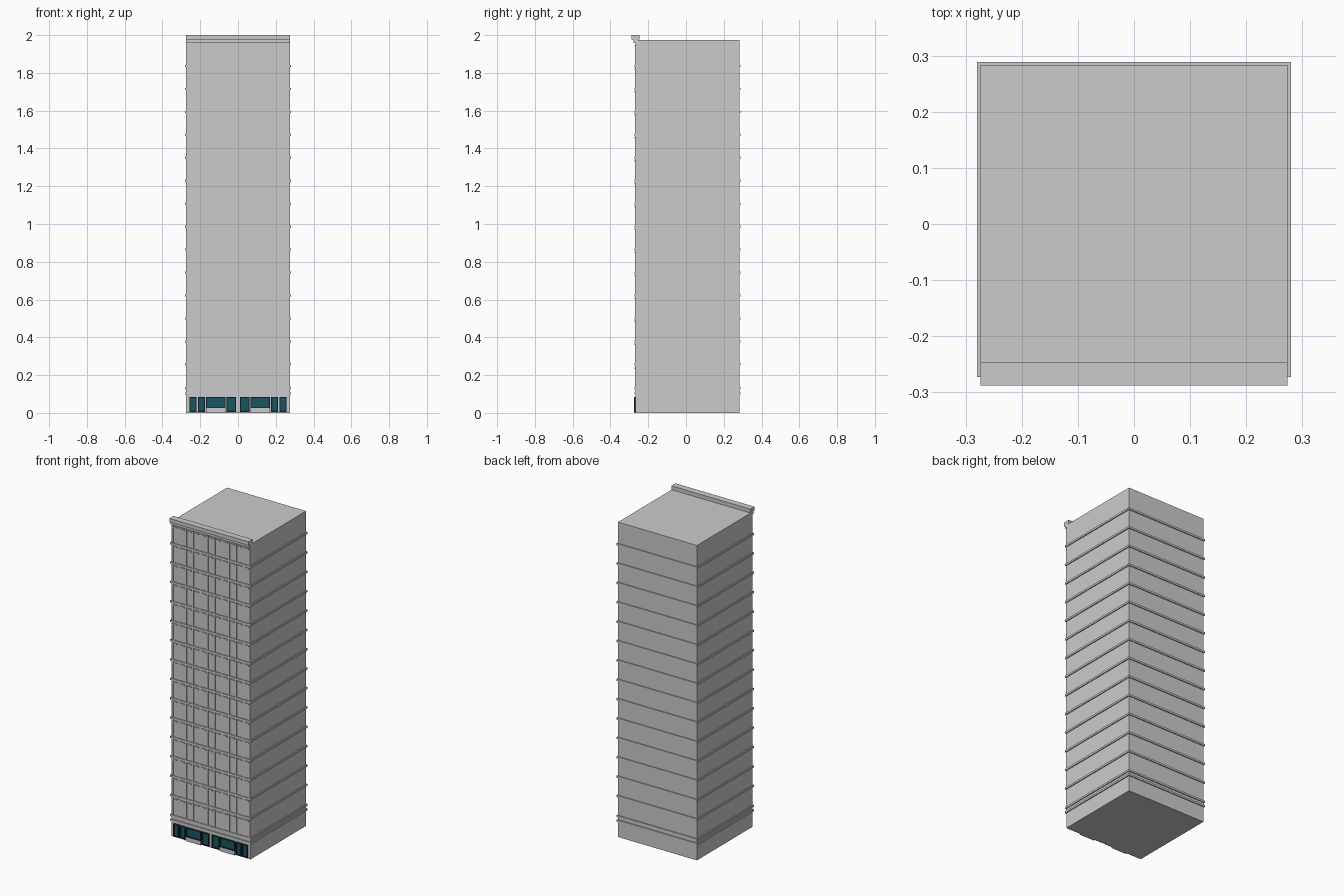
import bpy, bmesh
from mathutils import Matrix, Vector

if "Cube" in bpy.data.objects:
    bpy.data.objects.remove(bpy.data.objects["Cube"])


def boxes(name, items, mat=None):
    """One object made of boxes given as (x0, x1, y0, y1, z0, z1)."""
    bm = bmesh.new()
    for x0, x1, y0, y1, z0, z1 in items:
        m = Matrix.Translation(((x0 + x1) / 2, (y0 + y1) / 2, (z0 + z1) / 2)) @ \
            Matrix.Diagonal(Vector((x1 - x0, y1 - y0, z1 - z0, 1)))
        bmesh.ops.create_cube(bm, size=1, matrix=m)
    me = bpy.data.meshes.new(name)
    bm.to_mesh(me)
    bm.free()
    ob = bpy.data.objects.new(name, me)
    bpy.context.collection.objects.link(ob)
    if mat:
        me.materials.append(mat)
    return ob


def colour(name, rgb):
    m = bpy.data.materials.new(name)
    m.diffuse_color = (*rgb, 1)
    m.use_nodes = True
    m.node_tree.nodes["Principled BSDF"].inputs["Base Color"].default_value = m.diffuse_color
    return m


glass = colour("teal_glass", (0.012, 0.09, 0.12))
dark = colour("dark_frame", (0.008, 0.035, 0.045))

HW, FRONT, BACK, TOP = 0.274, -0.267, 0.283, 1.975
FLOOR = 0.1215

# Main tower
boxes("tower_body", [(-HW, HW, FRONT, BACK, 0, TOP)])

# Floor bands around all sides
levels = [0.103, 0.131] + [0.257 + FLOOR * i for i in range(14)]
levels = [z for z in levels if z < 1.9]
boxes("floor_bands", [(-HW - 0.006, HW + 0.006, FRONT - 0.006, BACK + 0.006,
                       z - 0.006, z + 0.006) for z in levels])

# Front cornice: overhanging slab on a smaller moulding
boxes("cornice", [(-HW, HW, -0.288, -0.247, 1.976, 2.0),
                  (-HW, HW, -0.278, -0.255, 1.958, 1.976)])

# Front facade: thin pilasters between windows, with a lintel over each window
bays = 11
pitch = 2 * HW / bays
pilasters, lintels = [], []
for base in levels[1:]:
    top = base + FLOOR - 0.006
    for i in range(bays + 1):
        x = min(max(-HW + pitch * i, -HW + 0.006), HW - 0.006)
        pilasters.append((x - 0.006, x + 0.006, FRONT - 0.003, FRONT + 0.002, base, top))
    for i in range(bays):
        x = -HW + pitch * (i + 0.5)
        lintels.append((x - 0.015, x + 0.015, FRONT - 0.005, FRONT + 0.002,
                        top - 0.013, top - 0.006))
boxes("pilasters", pilasters)
boxes("window_lintels", lintels)

# Shopfront openings on one half (x0, x1, z0), mirrored to the other
openings = [(0.01, 0.06, 0.006), (0.066, 0.17, 0.025),
            (0.176, 0.213, 0.006), (0.219, 0.257, 0.006)]
frames, panes, sills = [], [], []
for s in (1, -1):
    for a, b, z0 in openings:
        x0, x1 = sorted((a * s, b * s))
        z1, t = 0.085, 0.006
        y0, y1 = FRONT - 0.009, FRONT + 0.002
        frames += [(x0, x0 + t, y0, y1, z0, z1), (x1 - t, x1, y0, y1, z0, z1),
                   (x0 + t, x1 - t, y0, y1, z0, z0 + t),
                   (x0 + t, x1 - t, y0, y1, z1 - t, z1)]
        panes.append((x0 + t, x1 - t, FRONT - 0.004, y1, z0 + t, z1 - t))
        if z0 > 0.02:
            sills.append((x0, x1, y0, y1, 0, z0))
boxes("shopfront_frames", frames, dark)
boxes("shopfront_glass", panes, glass)
boxes("shopfront_stall_risers", sills)
